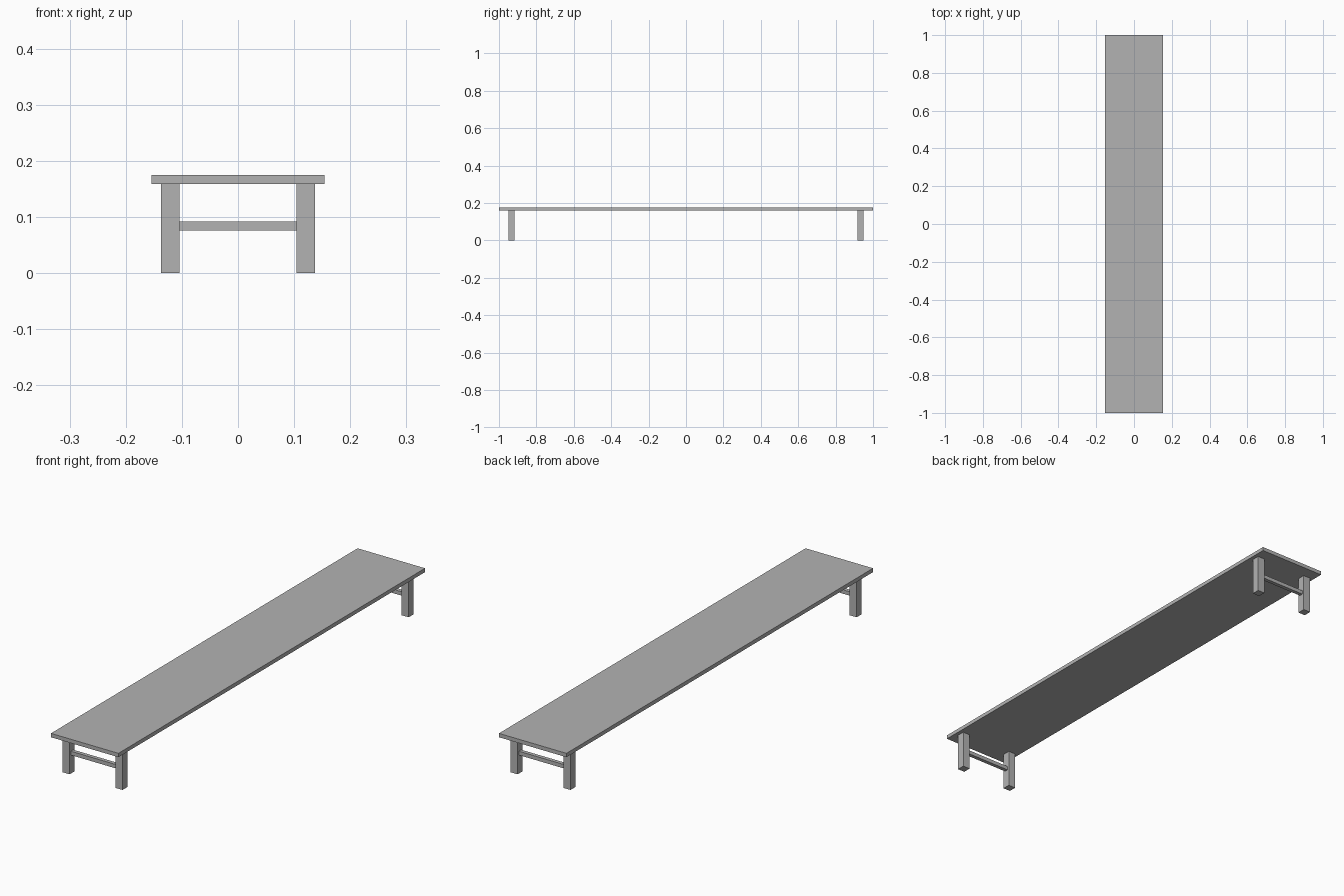
import bpy

cube = bpy.data.objects.get("Cube")
if cube:
    bpy.data.objects.remove(cube, do_unlink=True)

# Single grey finish
GREY = (0.45, 0.45, 0.45, 1)
grey = bpy.data.materials.new("plain grey")
grey.use_nodes = True
grey.diffuse_color = GREY
grey.node_tree.nodes["Principled BSDF"].inputs["Base Color"].default_value = GREY


def box(name, size, centre):
    bpy.ops.mesh.primitive_cube_add(size=1, location=centre)
    ob = bpy.context.object
    ob.name = name
    ob.scale = size
    bpy.ops.object.transform_apply(location=False, rotation=False, scale=True)
    ob.data.materials.append(grey)
    return ob


HEIGHT, BOARD = 0.175, 0.016
LEG, LEG_X, LEG_Y = 0.033, 0.121, 0.933
leg_height = HEIGHT - BOARD

# Long seat board
box("seat", (0.308, 2, BOARD), (0, 0, HEIGHT - BOARD / 2))

# A pair of legs joined by a stretcher at each end
for end, y in (("front", -LEG_Y), ("back", LEG_Y)):
    for side, x in (("left", LEG_X), ("right", -LEG_X)):
        box(f"{end}_{side}_leg", (LEG, LEG, leg_height), (x, y, leg_height / 2))
    box(f"{end}_stretcher", (2 * LEG_X - LEG, BOARD, BOARD), (0, y, 0.084))
